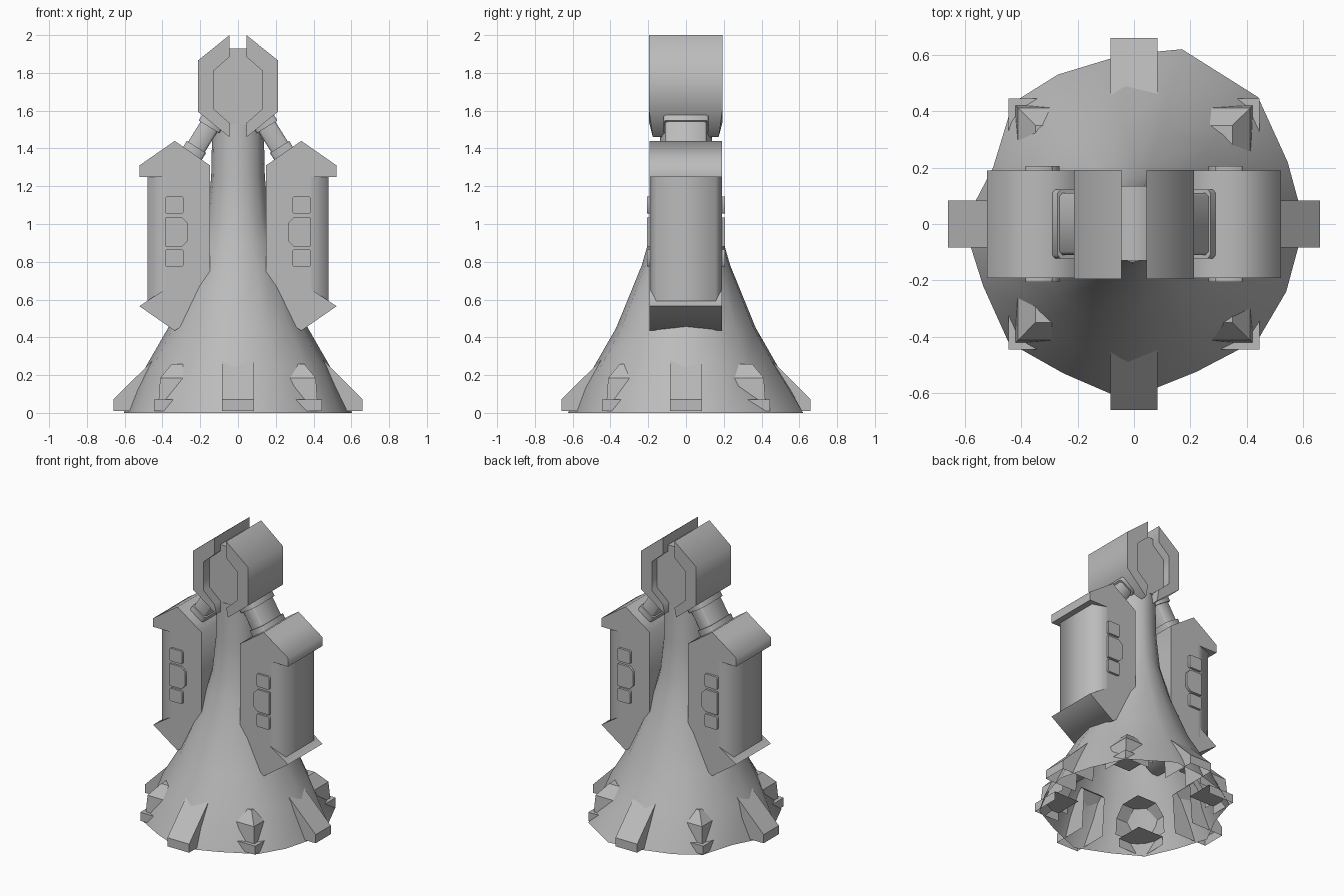
import bpy, bmesh, math
from mathutils import Matrix, Vector

if "Cube" in bpy.data.objects:
    bpy.data.objects.remove(bpy.data.objects["Cube"])

grey = bpy.data.materials.new("stone_grey")
grey.diffuse_color = (0.5, 0.5, 0.5, 1)
grey.use_nodes = True
grey.node_tree.nodes["Principled BSDF"].inputs["Base Color"].default_value = grey.diffuse_color


def finish(name, bm, angle=50):
    bmesh.ops.recalc_face_normals(bm, faces=bm.faces)
    me = bpy.data.meshes.new(name)
    bm.to_mesh(me)
    bm.free()
    me.materials.append(grey)
    ob = bpy.data.objects.new(name, me)
    bpy.context.collection.objects.link(ob)
    bpy.ops.object.select_all(action='DESELECT')
    ob.select_set(True)
    bpy.context.view_layer.objects.active = ob
    bpy.ops.object.shade_smooth_by_angle(angle=math.radians(angle))
    return ob


def bridge(bm, a, b, skip=()):
    for i in range(len(a)):
        j = (i + 1) % len(a)
        if i not in skip:
            bm.faces.new((a[i], a[j], b[j], b[i]))


def loft(name, lo, hi, angle=50, cap_lo=True, skip=()):
    """Solid between two matching loops of points."""
    bm = bmesh.new()
    a = [bm.verts.new(p) for p in lo]
    b = [bm.verts.new(p) for p in hi]
    if cap_lo:
        bm.faces.new(a)
    bm.faces.new(b)
    bridge(bm, a, b, skip)
    return finish(name, bm, angle)


def prism(name, pts, y0, y1, mat=Matrix(), angle=50, skip=()):
    """Extrude an outline in the XZ plane from y0 to y1."""
    return loft(name, [mat @ Vector((x, y0, z)) for x, z in pts],
                [mat @ Vector((x, y1, z)) for x, z in pts], angle, True, skip)


def chamfered(cx, cz, w, h, c):
    return [(cx - w, cz - h + c), (cx - w + c, cz - h), (cx + w - c, cz - h), (cx + w, cz - h + c),
            (cx + w, cz + h - c), (cx + w - c, cz + h), (cx - w + c, cz + h), (cx - w, cz + h - c)]


# Flared tower with an uneven rim, open underneath
rim = [(0.605, 0.0), (0.545, 0.22), (0.44, 0.45), (0.17, 0.62), (-0.04, 0.6), (-0.27, 0.53),
       (-0.43, 0.43), (-0.5, 0.2), (-0.605, 0.0), (-0.535, -0.22), (-0.445, -0.42),
       (-0.25, -0.53), (-0.03, -0.625), (0.22, -0.525), (0.44, -0.41), (0.54, -0.24)]
dents = {2: 0.93, 10: 0.95}
profile = [(0.485, 0.25), (0.37, 0.45), (0.235, 0.78), (0.2, 0.9), (0.165, 1.02), (0.142, 1.25), (0.136, 1.53)]
bm = bmesh.new()
rings = [[bm.verts.new((x, y, 0)) for x, y in rim]]
for k, (r, z) in enumerate(profile):
    rings.append([bm.verts.new((*(Vector(p).normalized() * r * (dents.get(i, 1) if k == 0 else 1)), z))
                  for i, p in enumerate(rim)])
for lo, hi in zip(rings, rings[1:]):
    bridge(bm, lo, hi)
bm.faces.new(rings[-1])
finish("tower", bm)

# Four straight buttress feet, hollow below and behind
foot = [(0.41, 0.01), (0.66, 0.01), (0.66, 0.07), (0.42, 0.31), (0.39, 0.28)]
for k in range(4):
    prism("buttress_foot", foot, -0.084, 0.084, Matrix.Rotation(k * math.pi / 2, 4, 'Z'), 30, (0, 4))

# Four hollow corner feet: a low plinth and a block with a tapered top
for sx in (-1, 1):
    for sy in (-1, 1):
        def square(inner, outer, z):
            return [(sx * x, sy * y, z) for x, y in
                    ((inner, inner), (outer, inner), (outer, outer), (inner, outer))]
        loft("corner_plinth", square(0.25, 0.445, 0.01), square(0.25, 0.445, 0.07), 30, False, (0, 3))
        bm = bmesh.new()
        loops = [[bm.verts.new(p) for p in square(0.2, o, z)]
                 for o, z in ((0.42, 0.07), (0.412, 0.185), (0.35, 0.26))]
        bridge(bm, loops[0], loops[1], (0, 3))
        bridge(bm, loops[1], loops[2], (0, 3))
        bm.faces.new(loops[2])
        finish("corner_block", bm, 30)

pod = [(0.148, 0.565), (0.335, 0.435), (0.522, 0.565), (0.385, 0.655), (0.385, 1.25),
       (0.522, 1.25), (0.522, 1.31), (0.335, 1.44), (0.148, 1.31)]
claw = [(0.045, 2.0), (0.213, 1.865), (0.213, 1.595), (0.045, 1.46),
        (0.045, 1.535), (0.13, 1.61), (0.13, 1.81), (0.045, 1.885)]
plan = [(0.37, -0.19), (0.385, -0.19), (0.48, -0.157), (0.48, 0.157), (0.385, 0.19), (0.37, 0.19)]
big_stud = [(0.265, 0.91), (0.295, 0.88), (0.385, 0.88), (0.385, 1.035), (0.295, 1.035), (0.265, 1.005)]

for s in (-1, 1):
    M = Matrix.Diagonal((s, 1, 1, 1))
    # Side pod with its cap and wedge base
    prism("pod", pod, -0.192, 0.19, M, 70)

    # Outer pod panel with slanted edges
    loft("pod_panel", [(s * x, y, 0.58) for x, y in plan], [(s * x, y, 1.26) for x, y in plan], 75)

    # Raised studs on front and back of the pod
    for y0, y1 in ((-0.206, -0.18), (0.18, 0.206)):
        for z in (0.82, 1.1):
            prism("small_stud", chamfered(0.337, z, 0.048, 0.045, 0.006), y0, y1, M, 60)
        prism("large_stud", big_stud, y0, y1, M, 60)

    # Slanted arm with a collar at each end
    start, end = Vector((s * 0.262, 0, 1.34)), Vector((s * 0.11, 0, 1.585))
    d = (end - start).normalized()
    across = d.cross(Vector((0, 1, 0)))
    for name, t0, t1, thin, wide in (("arm", 0, 0.288, 0.052, 0.11),
                                     ("lower_collar", 0.035, 0.08, 0.06, 0.122),
                                     ("upper_collar", 0.205, 0.245, 0.064, 0.12)):
        ends = [[start + d * t + across * u + Vector((0, v, 0))
                 for u, v in chamfered(0, 0, thin, wide, 0.012)] for t in (t0, t1)]
        loft(name, *ends, 60)

    # Half of the split head shell, slightly narrowed at its lower tip
    def shell(y):
        return [(s * x, y * (0.9 if z < 1.5 else 1), z) for x, z in claw]
    loft("head_shell", shell(-0.195), shell(0.192), 60)

# Recessed core held inside the shell
core = [(-0.05, 1.93), (-0.14, 1.84), (-0.14, 1.6), (-0.05, 1.525),
        (0.05, 1.525), (0.14, 1.6), (0.14, 1.84), (0.05, 1.93)]
prism("head_core", core, -0.13, 0.135, angle=60)
